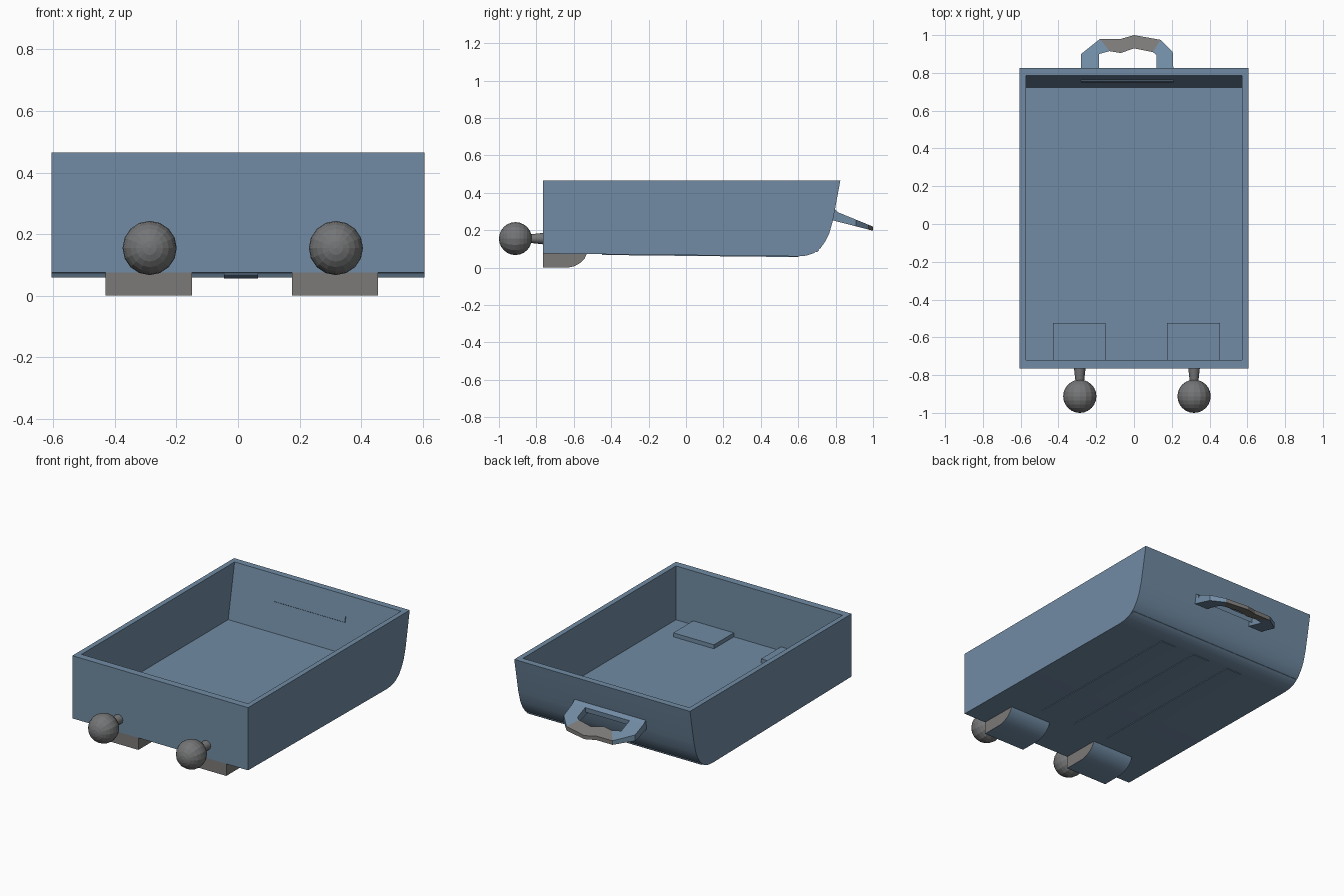
import bpy, bmesh, math
from mathutils import Matrix

cube = bpy.data.objects.get("Cube")
if cube:
    bpy.data.objects.remove(cube, do_unlink=True)


def material(name, rgb):
    m = bpy.data.materials.new(name)
    m.use_nodes = True
    m.diffuse_color = (*rgb, 1)
    m.node_tree.nodes["Principled BSDF"].inputs["Base Color"].default_value = (*rgb, 1)
    return m


blue = material("slate blue", (0.165, 0.26, 0.37))
grey = material("warm grey", (0.2, 0.195, 0.19))
ball_grey = material("neutral grey", (0.175, 0.178, 0.182))


def smooth_shade(ob):
    bpy.ops.object.select_all(action='DESELECT')
    ob.select_set(True)
    bpy.context.view_layer.objects.active = ob
    bpy.ops.object.shade_smooth_by_angle(angle=math.radians(35))


def finish(name, bm, mats, rule=None, smooth=False):
    """Turn a bmesh into an object and colour its faces by a rule."""
    bmesh.ops.recalc_face_normals(bm, faces=bm.faces)
    if rule:
        for f in bm.faces:
            f.material_index = rule(f)
    me = bpy.data.meshes.new(name)
    bm.to_mesh(me)
    bm.free()
    for m in mats:
        me.materials.append(m)
    ob = bpy.data.objects.new(name, me)
    bpy.context.collection.objects.link(ob)
    if smooth:
        smooth_shade(ob)
    return ob


def extrude_x(name, profile, x0, x1, mats, rule=None, smooth=False):
    """Extrude a (y, z) profile from x0 to x1."""
    bm = bmesh.new()
    a = [bm.verts.new((x0, y, z)) for y, z in profile]
    b = [bm.verts.new((x1, y, z)) for y, z in profile]
    n = len(profile)
    bm.faces.new(a)
    bm.faces.new(b[::-1])
    for i in range(n):
        j = (i + 1) % n
        bm.faces.new((a[i], a[j], b[j], b[i]))
    return finish(name, bm, mats, rule, smooth)


# Open tray with a rounded rear lower edge
outer = [(-0.765, 0.465), (0.825, 0.465), (0.785, 0.25), (0.765, 0.18), (0.745, 0.14),
         (0.72, 0.105), (0.685, 0.078), (0.645, 0.064), (0.6, 0.06), (-0.765, 0.075)]
tray = extrude_x("tray", outer, -0.605, 0.605, [blue])
inner = [(-0.72, 0.13), (0.722, 0.13), (0.785, 0.465), (0.805, 0.571), (-0.72, 0.571)]
cutter = extrude_x("tray_cutter", inner, -0.573, 0.573, [blue])
cutter.hide_render = True
cut = tray.modifiers.new("hollow", 'BOOLEAN')
cut.operation = 'DIFFERENCE'
cut.solver = 'EXACT'
cut.object = cutter
bpy.ops.object.select_all(action='DESELECT')
tray.select_set(True)
bpy.context.view_layer.objects.active = tray
bpy.ops.object.modifier_apply(modifier=cut.name)
bpy.data.objects.remove(cutter, do_unlink=True)
smooth_shade(tray)

# Front feet, floor pads above them, and ball knobs
foot = [(-0.765, 0), (-0.63, 0), (-0.595, 0.008), (-0.565, 0.025), (-0.542, 0.048),
        (-0.53, 0.075), (-0.53, 0.1), (-0.765, 0.1)]
pad = [(-0.73, 0.12), (-0.525, 0.12), (-0.525, 0.155), (-0.73, 0.155)]
turn = Matrix.Rotation(math.pi / 2, 4, 'X')
for side, x in (("right", -0.29), ("left", 0.315)):
    extrude_x(side + "_foot", foot, x - 0.14, x + 0.14, [grey, blue],
              lambda f: int(f.normal.z < -0.15), True)
    extrude_x(side + "_floor_pad", pad, x - 0.14, x + 0.14, [blue])
    bm = bmesh.new()
    bmesh.ops.create_uvsphere(bm, u_segments=16, v_segments=12, radius=0.088,
                              matrix=Matrix.Translation((x + 0.003, -0.912, 0.155)) @ turn)
    finish(side + "_ball", bm, [ball_grey])
    bm = bmesh.new()
    bmesh.ops.create_cone(bm, cap_ends=True, segments=12, radius1=0.031, radius2=0.022,
                          depth=0.08, matrix=Matrix.Translation((x + 0.003, -0.8, 0.155)) @ turn)
    finish(side + "_ball_stem", bm, [ball_grey], smooth=True)

# Rear handle: outer and inner outline points joined into a sloping bar
rails = [((-0.28, 0.775), (-0.185, 0.775)), ((-0.28, 0.9), (-0.185, 0.9)),
         ((-0.18, 0.98), (-0.13, 0.915)), ((-0.07, 0.98), (-0.07, 0.905)),
         ((0, 1.0), (0, 0.93)), ((0.14, 0.975), (0.1, 0.91)),
         ((0.205, 0.91), (0.12, 0.895)), ((0.21, 0.775), (0.12, 0.775))]
bm = bmesh.new()
rings = []
for o, i in rails:
    ring = []
    for (x, y), s in ((o, 1), (i, 1), (i, -1), (o, -1)):
        back = (y - 0.775) / 0.225
        z = 0.283 - 0.075 * back + s * (0.028 - 0.017 * back)
        ring.append(bm.verts.new((x, y, z)))
    rings.append(ring)
for p, q in zip(rings, rings[1:]):
    for k in range(4):
        m = (k + 1) % 4
        bm.faces.new((p[k], p[m], q[m], q[k]))
bm.faces.new(rings[0])
bm.faces.new(rings[-1][::-1])
finish("handle", bm, [blue, grey],
       lambda f: int(f.calc_center_median().y > 0.925 and abs(f.calc_center_median().x) < 0.14))

# Base bar of the handle, passing through the rear wall
extrude_x("handle_base", [(0.75, 0.312), (0.815, 0.262), (0.818, 0.292), (0.757, 0.348)],
          -0.28, 0.21, [blue])

# Three long runners under the floor
runner = [(-0.45, 0.08), (0.6, 0.07), (0.6, 0.056), (-0.45, 0.0675)]
for name, x0, x1 in (("left", 0.2, 0.3), ("middle", -0.045, 0.065), ("right", -0.285, -0.18)):
    extrude_x(name + "_runner", runner, x0, x1, [blue])

# Thin seam across the curved rear edge
bm = bmesh.new()
bmesh.ops.create_cube(bm, size=1, matrix=Matrix.Translation((0, 0.702, 0.09))
                      @ Matrix.Rotation(0.66, 4, 'X') @ Matrix.Diagonal((1.2, 0.016, 0.009, 1)))
finish("rear_seam", bm, [blue])
